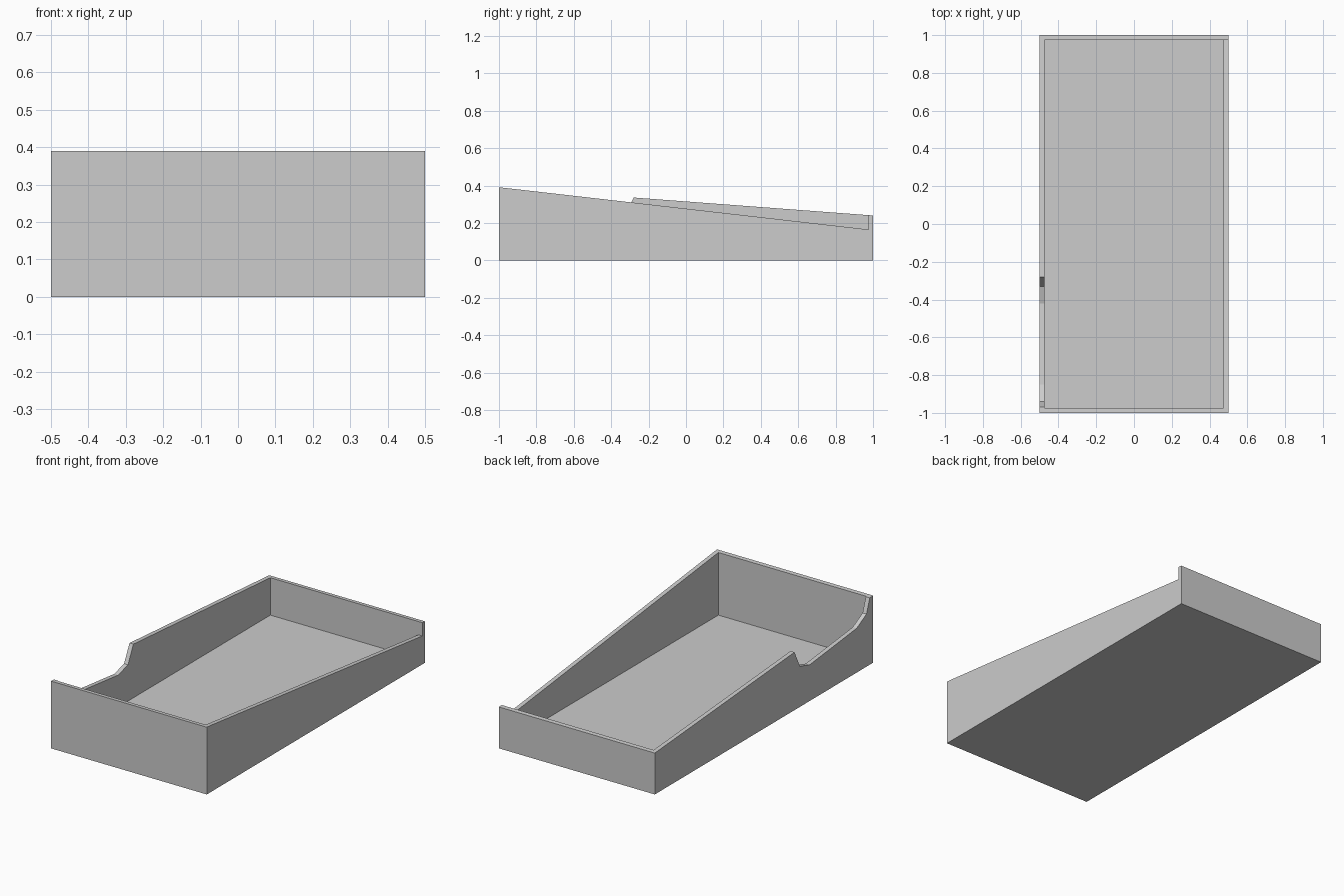
import bpy
import bmesh

cube = bpy.data.objects.get("Cube")
if cube:
    bpy.data.objects.remove(cube, do_unlink=True)

HALF_X, HALF_Y, WALL = 0.5, 1.0, 0.025
IN_X, IN_Y = HALF_X - WALL, HALF_Y - WALL
FRONT_Z, BACK_Z, LOW_Z = 0.39, 0.24, 0.165

grey = bpy.data.materials.new("plain grey")
grey.use_nodes = True
colour = (0.604, 0.604, 0.604, 1)
grey.diffuse_color = colour
grey.node_tree.nodes["Principled BSDF"].inputs["Base Color"].default_value = colour


def panel(name, profile, x0, x1):
    """Extrude a (y, z) outline from x0 to x1."""
    bm = bmesh.new()
    face = bm.faces.new([bm.verts.new((x0, y, z)) for y, z in profile])
    ext = bmesh.ops.extrude_face_region(bm, geom=[face])
    verts = [v for v in ext["geom"] if isinstance(v, bmesh.types.BMVert)]
    bmesh.ops.translate(bm, verts=verts, vec=(x1 - x0, 0, 0))
    bmesh.ops.recalc_face_normals(bm, faces=bm.faces)
    mesh = bpy.data.meshes.new(name)
    bm.to_mesh(mesh)
    bm.free()
    mesh.materials.append(grey)
    obj = bpy.data.objects.new(name, mesh)
    bpy.context.collection.objects.link(obj)
    return obj


def rim(y):
    """Height of the gently sloping rim at y."""
    return FRONT_Z + (BACK_Z - FRONT_Z) * (y + HALF_Y) / (2 * HALF_Y)


# Floor fitted between the walls
panel("floor", [(-IN_Y, 0), (IN_Y, 0), (IN_Y, WALL), (-IN_Y, WALL)], -IN_X, IN_X)

# Full-width end walls
for name, y0, y1 in (("front_wall", -HALF_Y, -IN_Y), ("back_wall", IN_Y, HALF_Y)):
    panel(name, [(y0, 0), (y1, 0), (y1, rim(y1)), (y0, rim(y0))], -HALF_X, HALF_X)

# Left wall drops below the back wall
panel("left_wall", [(-IN_Y, 0), (IN_Y, 0), (IN_Y, LOW_Z), (-IN_Y, rim(-IN_Y))],
      IN_X, HALF_X)

# Right wall with the angled opening near the front
opening = [(-0.28, rim(-0.28)), (-0.33, 0.235), (-0.42, 0.21),
           (-0.85, 0.257), (-0.94, 0.305), (-0.97, rim(-0.97))]
panel("right_wall", [(-IN_Y, 0), (IN_Y, 0), (IN_Y, rim(IN_Y))] + opening
      + [(-IN_Y, rim(-IN_Y))], -HALF_X, -IN_X)
